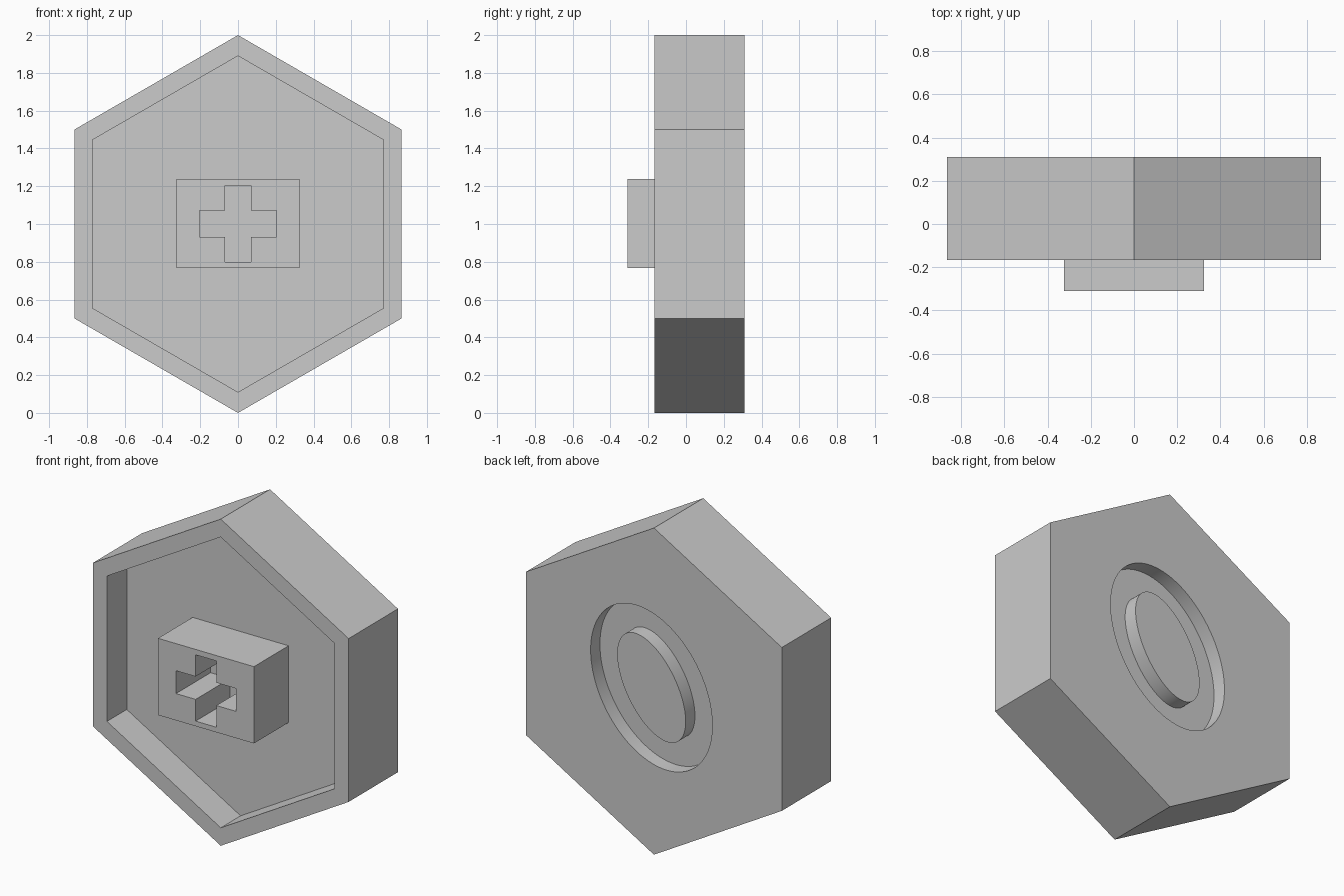
import bpy, bmesh
from math import sin, cos, pi, radians

if "Cube" in bpy.data.objects:
    bpy.data.objects.remove(bpy.data.objects["Cube"])

grey = bpy.data.materials.new("plain grey")
grey.use_nodes = True
grey.diffuse_color = (0.6, 0.6, 0.6, 1)
grey.node_tree.nodes["Principled BSDF"].inputs["Base Color"].default_value = (0.6, 0.6, 0.6, 1)

FRONT, FLOOR, BACK = -0.167, 0.025, 0.31
GROOVE = BACK - 0.09


def prism(name, outline, y0, y1):
    """Extrude an x/z outline from y0 to y1."""
    bm = bmesh.new()
    face = bm.faces.new([bm.verts.new((x, y0, z)) for x, z in outline])
    new = bmesh.ops.extrude_face_region(bm, geom=[face])["geom"]
    verts = [v for v in new if isinstance(v, bmesh.types.BMVert)]
    bmesh.ops.translate(bm, verts=verts, vec=(0, y1 - y0, 0))
    bmesh.ops.recalc_face_normals(bm, faces=bm.faces)
    mesh = bpy.data.meshes.new(name)
    bm.to_mesh(mesh)
    bm.free()
    mesh.materials.append(grey)
    obj = bpy.data.objects.new(name, mesh)
    bpy.context.collection.objects.link(obj)
    return obj


def hexagon(r):
    return [(r * sin(i * pi / 3), 1 + r * cos(i * pi / 3)) for i in range(6)]


def oval(a, b, tilt=radians(30), n=96):
    """Oval whose long axis leans from vertical towards +x."""
    pts = [(b * cos(2 * pi * i / n), a * sin(2 * pi * i / n)) for i in range(n)]
    return [(0.017 + x * cos(tilt) + z * sin(tilt),
             1.018 - x * sin(tilt) + z * cos(tilt)) for x, z in pts]


def cut(obj, cutter):
    mod = obj.modifiers.new("cut", 'BOOLEAN')
    mod.operation, mod.solver, mod.object = 'DIFFERENCE', 'EXACT', cutter
    select(obj)
    bpy.ops.object.modifier_apply(modifier=mod.name)
    bpy.data.objects.remove(cutter)


def select(obj):
    bpy.ops.object.select_all(action='DESELECT')
    obj.select_set(True)
    bpy.context.view_layer.objects.active = obj


# Hexagonal body with a front recess and an oval back pocket
body = prism("hexagon_body", hexagon(1), FRONT, BACK)
cut(body, prism("recess_cutter", hexagon(0.89), FRONT - 0.1, FLOOR))
cut(body, prism("pocket_cutter", oval(0.507, 0.375), GROOVE, BACK + 0.1))

# Oval island that leaves a ring groove in the back
island = prism("back_island", oval(0.335, 0.185), GROOVE, BACK)

# Front block with a cross-shaped hole
w, z0, z1 = 0.325, 0.768, 1.238
block = prism("front_block", [(-w, z0), (w, z0), (w, z1), (-w, z1)], -BACK, FLOOR)
a, b = 0.07, 0.203
quarter = [(a, a), (a, b), (-a, b)]
cross = []
for i in range(4):
    c, s = round(cos(i * pi / 2)), round(sin(i * pi / 2))
    cross += [(x * c - z * s, 1.002 + x * s + z * c) for x, z in quarter]
cut(block, prism("cross_cutter", cross, -BACK - 0.1, FLOOR + 0.1))

for obj in (body, island, block):
    select(obj)
    bpy.ops.object.shade_smooth_by_angle(angle=radians(30))
